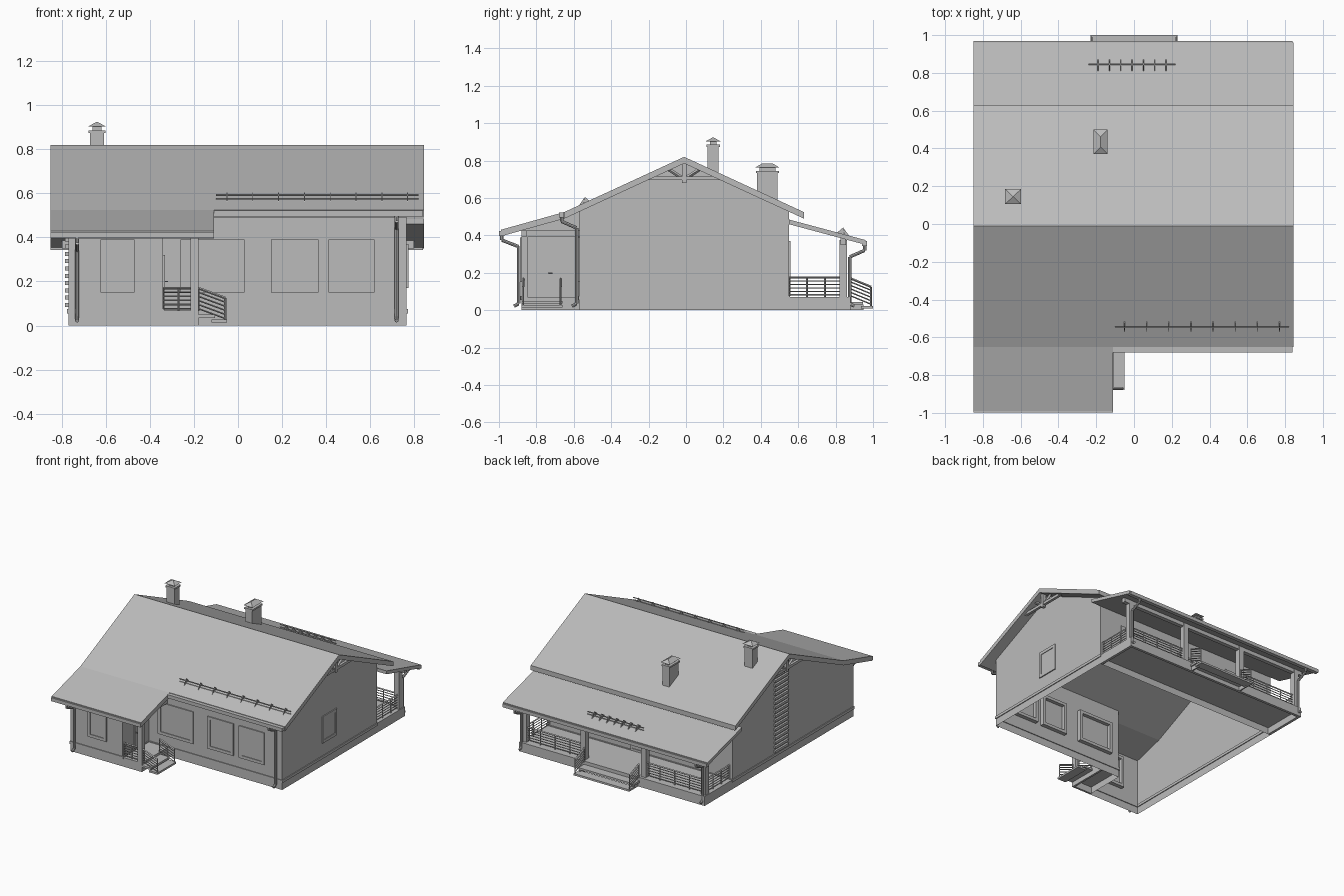
import bpy, bmesh
from mathutils import Vector, Matrix

cube = bpy.data.objects.get("Cube")
if cube:
    bpy.data.objects.remove(cube)

GREY = bpy.data.materials.new("plain_grey")
GREY.use_nodes = True
GREY.diffuse_color = (0.5, 0.5, 0.5, 1)
GREY.node_tree.nodes["Principled BSDF"].inputs["Base Color"].default_value = (0.5, 0.5, 0.5, 1)


def finish(name, bm):
    mesh = bpy.data.meshes.new(name)
    bm.to_mesh(mesh)
    bm.free()
    mesh.materials.append(GREY)
    ob = bpy.data.objects.new(name, mesh)
    bpy.context.collection.objects.link(ob)
    return ob


def box(bm, x, y, z):
    """Box from three (low, high) ranges."""
    mid = Vector([(a + b) / 2 for a, b in (x, y, z)])
    size = [abs(b - a) for a, b in (x, y, z)]
    bmesh.ops.create_cube(bm, size=1, matrix=Matrix.Translation(mid) @ Matrix.Diagonal((*size, 1)))


def rod(bm, path, r, sides=8):
    """Round rods through the points of a path."""
    pts = [Vector(p) for p in path]
    for a, b in zip(pts, pts[1:]):
        turn = (b - a).to_track_quat('Z', 'Y').to_matrix().to_4x4()
        bmesh.ops.create_cone(bm, cap_ends=True, segments=sides, radius1=r, radius2=r,
                              depth=(b - a).length, matrix=Matrix.Translation((a + b) / 2) @ turn)


def prism(bm, profile, x0, x1):
    """Extrude a (y, z) profile along x."""
    face = bm.faces.new([bm.verts.new((x0, y, z)) for y, z in profile])
    out = bmesh.ops.extrude_face_region(bm, geom=[face])
    bmesh.ops.translate(bm, verts=[v for v in out["geom"] if isinstance(v, bmesh.types.BMVert)],
                        vec=(x1 - x0, 0, 0))
    bmesh.ops.recalc_face_normals(bm, faces=bm.faces[:])


def slab(name, top, x0, x1, t):
    bm = bmesh.new()
    prism(bm, top + [(y, z - t) for y, z in reversed(top)], x0, x1)
    return finish(name, bm)


# Roofs
RIDGE, BACK, BEND, EAVE = (-0.01, 0.82), (0.63, 0.525), (-0.65, 0.525), (-0.99, 0.43)
slab("roof_right", [BEND, RIDGE, BACK], -0.11, 0.845, 0.035)
slab("roof_left", [EAVE, BEND, RIDGE, BACK], -0.85, -0.11, 0.035)
slab("back_porch_roof", [(0.55, 0.485), (0.96, 0.375)], -0.85, 0.845, 0.025)


def under(y):
    """Height of the roof underside."""
    pts = [EAVE, BEND, RIDGE, BACK]
    for (a, za), (b, zb) in zip(pts, pts[1:]):
        if a <= y <= b:
            return za + (zb - za) * (y - a) / (b - a) - 0.03


# Wall shell, open below
PLAN = [(0.765, -0.57), (0.765, 0.55), (-0.77, 0.55), (-0.77, -0.88), (-0.34, -0.88), (-0.34, -0.57)]
EDGES = list(zip(PLAN, PLAN[1:] + PLAN[:1]))
bm = bmesh.new()
for (ax, ay), (bx, by) in EDGES:
    stops = {ay, by} | {y for y in (BEND[0], RIDGE[0]) if min(ay, by) < y < max(ay, by)}
    ys = sorted(stops, reverse=by > ay) if ay != by else [by, ay]
    xs = [bx, ax] if ay == by else [ax] * len(ys)
    ring = [(ax, ay, 0), (bx, by, 0)] + [(x, y, under(y)) for x, y in zip(xs, ys)]
    bm.faces.new([bm.verts.new(p) for p in ring])
finish("walls", bm)

bm = bmesh.new()
for (ax, ay), (bx, by) in EDGES:
    e = 0.006
    box(bm, (min(ax, bx) - e, max(ax, bx) + e), (min(ay, by) - e, max(ay, by) + e), (0.055, 0.075))
finish("plinth_band", bm)


# Windows and doors
def opening(name, axis, pos, out, u, z, trim=0.022):
    bm = bmesh.new()
    deep = (pos - out * 0.03, pos + out * 0.008)
    thin = (pos - out * 0.003, pos + out * 0.003)

    def part(d, uu, zz):
        d = tuple(sorted(d))
        box(bm, *((d, uu, zz) if axis == "x" else (uu, d, zz)))
    part(thin, u, z)
    for s in ((u[0], u[0] + trim), (u[1] - trim, u[1])):
        part(deep, s, z)
    for s in ((z[0], z[0] + trim), (z[1] - trim, z[1])):
        part(deep, (u[0] + trim, u[1] - trim), s)
    finish(name, bm)


WZ = (0.15, 0.39)
opening("wing_window", "y", -0.88, -1, (-0.625, -0.47), WZ)
for i, u in enumerate([(-0.26, 0.03), (0.15, 0.365), (0.41, 0.62)]):
    opening(f"front_window_{i}", "y", -0.57, -1, u, WZ)
opening("right_window", "x", 0.765, 1, (-0.10, 0.07), (0.17, 0.37))
opening("front_door", "x", -0.34, 1, (-0.745, -0.63), (0.075, 0.32), 0.008)
opening("back_door", "y", 0.55, 1, (-0.07, 0.07), (0.075, 0.34), 0.012)
for i, u in enumerate([(-0.58, -0.36), (0.36, 0.58)]):
    opening(f"back_window_{i}", "y", 0.55, 1, u, (0.16, 0.37))
bm = bmesh.new()
rod(bm, [(-0.34, -0.735, 0.2), (-0.32, -0.735, 0.2), (-0.32, -0.715, 0.2)], 0.003)
finish("door_handle", bm)

# Ribbed panel on the left gable
bm = bmesh.new()
for i in range(20):
    box(bm, (-0.785, -0.77), (-0.10, 0.06), (0.085 + i * 0.033, 0.103 + i * 0.033))
finish("left_wall_ribs", bm)

# Gable trusses
for name, x in (("right_truss", 0.81), ("left_truss", -0.82)):
    bm = bmesh.new()
    box(bm, (x - 0.01, x + 0.01), (-0.20, 0.18), (0.695, 0.715))
    box(bm, (x - 0.012, x + 0.012), (-0.022, 0.002), (0.68, 0.80))
    for s in (-1, 1):
        rod(bm, [(x, -0.01, 0.70), (x, -0.01 + s * 0.085, 0.755)], 0.01, 4)
    finish(name, bm)

# Chimneys with pyramid caps
for name, cx, cy, w, d, top in (("tall_chimney", -0.64, 0.145, 0.065, 0.06, 0.925),
                                ("wide_chimney", -0.177, 0.435, 0.055, 0.11, 0.785)):
    bm = bmesh.new()

    def block(g, lo, hi):
        box(bm, (cx - w / 2 - g, cx + w / 2 + g), (cy - d / 2 - g, cy + d / 2 + g), (lo, hi))
    block(0, 0.5, top - 0.045)
    block(0.006, top - 0.052, top - 0.04)
    block(-0.012, top - 0.04, top - 0.02)
    base = [bm.verts.new((cx + sx * (w / 2 + 0.01), cy + sy * (d / 2 + 0.01), top - 0.022))
            for sx, sy in ((-1, -1), (1, -1), (1, 1), (-1, 1))]
    tips = [bm.verts.new((cx, cy + s * max(0, d - w) / 2, top)) for s in (-1, 1)]
    a, b, c, e = base
    for f in ((e, c, b, a), (a, b, tips[0]), (b, c, tips[1], tips[0]), (c, e, tips[1]), (e, a, tips[0], tips[1])):
        bm.faces.new(f)
    finish(name, bm)

# Snow guards
for name, y, z, x0, x1, n, s in (("front_snow_guard", -0.545, 0.575, -0.10, 0.82, 8, -1),
                                 ("back_snow_guard", 0.845, 0.412, -0.24, 0.22, 7, 1)):
    bm = bmesh.new()
    for dz in (0, 0.018):
        rod(bm, [(x0, y, z + dz), (x1, y, z + dz)], 0.004, 6)
    for i in range(n):
        x = x0 + 0.05 + i * (x1 - x0 - 0.1) / (n - 1)
        prism(bm, [(y - s * 0.035, z + 0.005), (y - s * 0.005, z + 0.03), (y + s * 0.035, z - 0.025)], x - 0.002, x + 0.002)
    finish(name, bm)

# Gutters and downpipes
for name, y, z, x0, x1 in (("wing_gutter", -0.985, 0.41, -0.85, -0.11), ("front_gutter", -0.665, 0.508, -0.11, 0.84),
                           ("back_gutter", 0.955, 0.355, -0.85, 0.84)):
    bm = bmesh.new()
    box(bm, (x0, x1), (y - 0.014, y + 0.014), (z - 0.012, z + 0.014))
    finish(name, bm)
bm = bmesh.new()
for x, y0, y1, z in ((-0.73, -0.985, -0.895, 0.40), (0.72, -0.665, -0.585, 0.50),
                     (-0.75, 0.955, 0.875, 0.345), (0.75, 0.955, 0.875, 0.345)):
    out = 0.025 if y0 > y1 else -0.025
    rod(bm, [(x, y0, z), (x, y0, z - 0.025), (x, y1, z - 0.06), (x, y1, 0.035), (x, y1 + out, 0.022)], 0.009)
pipes = finish("downpipes", bm)


# Railings: top rail, thin lower bars and end uprights
def railing(bm, a, b, uprights=2, height=0.105):
    a, b = Vector(a), Vector(b)
    for i in range(6):
        h = Vector((0, 0, 0.012 + i * (height - 0.012) / 5))
        rod(bm, [a + h, b + h], 0.006 if i == 5 else 0.0035, 4)
    for i in range(uprights):
        p = a.lerp(b, i / (uprights - 1))
        rod(bm, [p, p + Vector((0, 0, height))], 0.005, 4)


# Back porch
bm = bmesh.new()
box(bm, (-0.77, 0.765), (0.55, 0.88), (0.05, 0.07))
box(bm, (-0.77, 0.765), (0.86, 0.88), (0, 0.055))
for x in ((-0.77, -0.75), (0.745, 0.765)):
    box(bm, x, (0.55, 0.86), (0, 0.055))
finish("back_porch_floor", bm)
bm = bmesh.new()
for x in (-0.745, -0.25, 0.25, 0.74):
    box(bm, (x - 0.02, x + 0.02), (0.82, 0.86), (0.07, 0.375))
box(bm, (-0.80, 0.80), (0.825, 0.855), (0.35, 0.385))
finish("back_porch_posts", bm)
bm = bmesh.new()
for s in (-1, 1):
    railing(bm, (s * 0.74, 0.84, 0.07), (s * 0.25, 0.84, 0.07), 5)
    railing(bm, (s * 0.745, 0.55, 0.07), (s * 0.745, 0.84, 0.07), 4)
    railing(bm, (s * 0.225, 0.88, 0.065), (s * 0.225, 0.99, 0.02))
finish("back_railings", bm)
bm = bmesh.new()
box(bm, (-0.23, 0.23), (0.88, 0.945), (0.03, 0.045))
box(bm, (-0.23, 0.23), (0.935, 1.0), (0.008, 0.022))
for x in (-0.22, 0.21):
    box(bm, (x, x + 0.01), (0.88, 0.95), (0, 0.03))
finish("back_steps", bm)

# Front porch
bm = bmesh.new()
box(bm, (-0.34, -0.18), (-0.88, -0.57), (0.05, 0.068))
box(bm, (-0.34, -0.18), (-0.88, -0.865), (0, 0.055))
box(bm, (-0.195, -0.18), (-0.865, -0.57), (0, 0.055))
finish("front_porch_floor", bm)
bm = bmesh.new()
box(bm, (-0.215, -0.18), (-0.88, -0.845), (0.065, 0.42))
box(bm, (-0.34, -0.17), (-0.88, -0.85), (0.395, 0.425))
box(bm, (-0.215, -0.185), (-0.85, -0.57), (0.395, 0.425))
finish("front_porch_post", bm)
bm = bmesh.new()
railing(bm, (-0.34, -0.865, 0.065), (-0.2, -0.865, 0.065), 3)
for y in (-0.87, -0.67):
    railing(bm, (-0.18, y, 0.065), (-0.058, y, 0.02))
finish("front_railings", bm)
bm = bmesh.new()
box(bm, (-0.18, -0.105), (-0.88, -0.66), (0.035, 0.05))
box(bm, (-0.12, -0.05), (-0.88, -0.66), (0.014, 0.028))
finish("front_steps", bm)

bpy.ops.object.select_all(action='DESELECT')
pipes.select_set(True)
bpy.context.view_layer.objects.active = pipes
bpy.ops.object.shade_smooth_by_angle()
